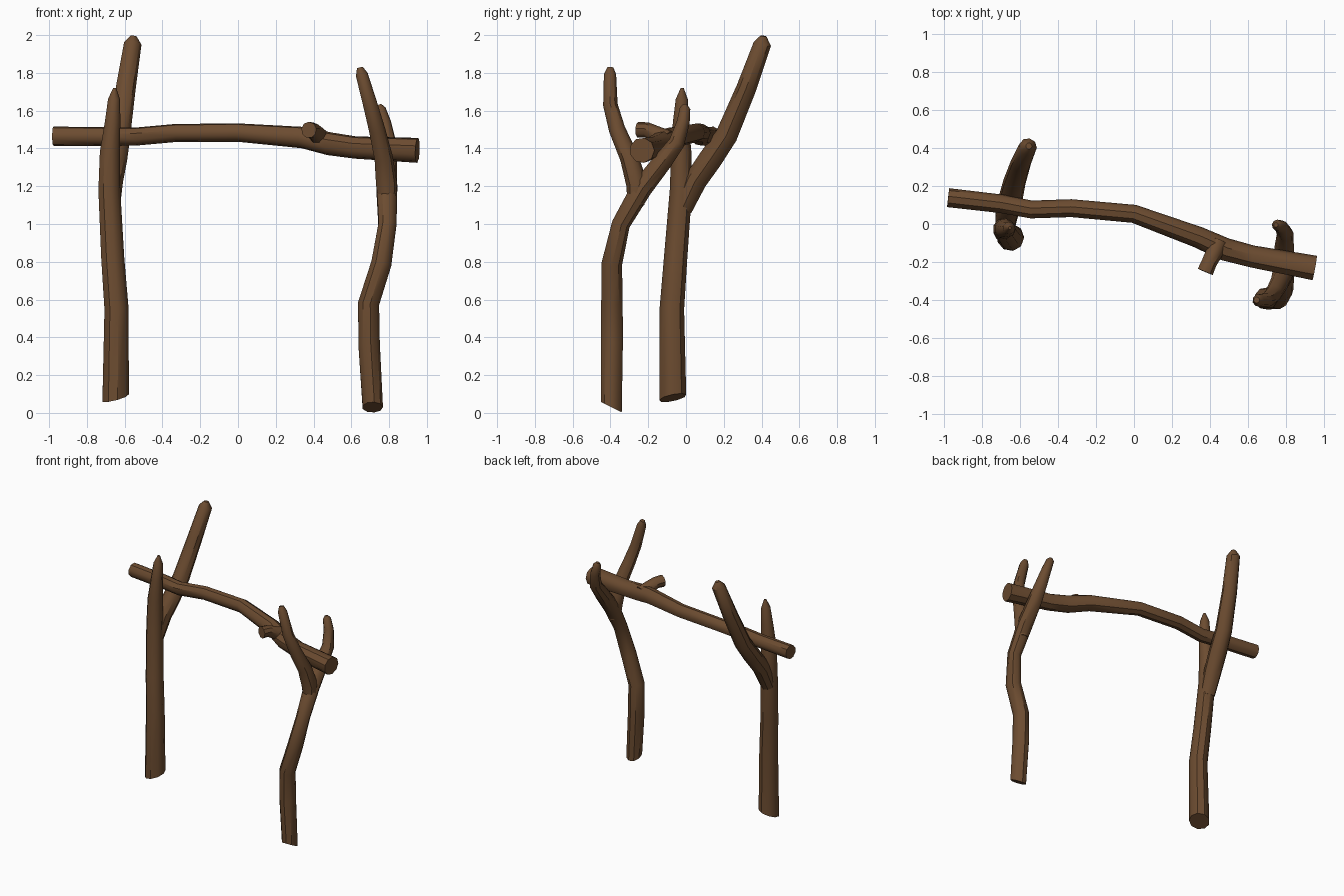
import bpy, math
from mathutils import Vector

SIDES = 9

bark = bpy.data.materials.new("bark")
bark.diffuse_color = (0.15, 0.072, 0.03, 1)


def limb(name, pts, cut=None):
    """Tube through (x, y, z, radius) points; cut = (slope x, slope y) of a sawn foot."""
    P = [Vector(p[:3]) for p in pts]
    verts, faces = [], []
    last = len(P) - 1
    u = None
    for i, p in enumerate(P):
        t = Vector((0, 0, 0))
        if i > 0:
            t += (p - P[i - 1]).normalized()
        if i < last:
            t += (P[i + 1] - p).normalized()
        t.normalize()
        if u is None:
            u = Vector((1, 0, 0)) if abs(t.x) < 0.7 else Vector((0, 1, 0))
        u = (u - t * u.dot(t)).normalized()
        v = t.cross(u)
        for k in range(SIDES):
            a = 2 * math.pi * k / SIDES
            d = (u * math.cos(a) + v * math.sin(a)) * pts[i][3] * 1.03
            q = p + d
            if i == 0 and cut:
                q.z = p.z + cut[0] * d.x + cut[1] * d.y
            verts.append(q)
    for i in range(last):
        for k in range(SIDES):
            a, b = i * SIDES + k, i * SIDES + (k + 1) % SIDES
            faces.append((a, b, b + SIDES, a + SIDES))
    faces.append(tuple(reversed(range(SIDES))))
    faces.append(tuple(range(last * SIDES, (last + 1) * SIDES)))
    me = bpy.data.meshes.new(name)
    me.from_pydata(verts, [], faces)
    me.materials.append(bark)
    ob = bpy.data.objects.new(name, me)
    bpy.context.collection.objects.link(ob)
    bpy.ops.object.select_all(action='DESELECT')
    ob.select_set(True)
    bpy.context.view_layer.objects.active = ob
    bpy.ops.object.shade_smooth_by_angle(angle=math.radians(40))
    return ob


# left forked post: trunk running into its short prong, plus long rear branch
limb("left_post", [
    (-0.65, -0.07, 0.08, 0.070), (-0.645, -0.075, 0.55, 0.064),
    (-0.665, -0.055, 0.82, 0.061), (-0.683, -0.027, 1.18, 0.058),
    (-0.68, -0.025, 1.38, 0.053), (-0.665, -0.028, 1.54, 0.041),
    (-0.657, -0.022, 1.66, 0.032), (-0.653, -0.02, 1.72, 0.008)], (0.25, 0.2))
limb("left_post_branch", [
    (-0.68, -0.02, 1.08, 0.052), (-0.67, 0.05, 1.23, 0.060),
    (-0.65, 0.13, 1.345, 0.062), (-0.63, 0.215, 1.47, 0.058),
    (-0.595, 0.32, 1.72, 0.052), (-0.558, 0.405, 1.955, 0.046),
    (-0.553, 0.41, 1.995, 0.016)])

# right forked post: crooked trunk into the inner prong, plus the front prong
limb("right_post", [
    (0.712, -0.395, 0.03, 0.054), (0.692, -0.392, 0.37, 0.057),
    (0.69, -0.392, 0.58, 0.056), (0.757, -0.393, 0.79, 0.054),
    (0.79, -0.345, 1.0, 0.048), (0.787, -0.235, 1.19, 0.055),
    (0.79, -0.125, 1.33, 0.050), (0.795, -0.05, 1.43, 0.042),
    (0.775, -0.015, 1.54, 0.034), (0.753, -0.006, 1.61, 0.028),
    (0.747, -0.005, 1.632, 0.012)], (0, -0.5))
limb("right_post_prong", [
    (0.79, -0.265, 1.10, 0.043), (0.785, -0.26, 1.21, 0.056),
    (0.77, -0.30, 1.35, 0.049), (0.735, -0.365, 1.50, 0.043),
    (0.70, -0.40, 1.63, 0.038), (0.655, -0.402, 1.79, 0.032),
    (0.645, -0.40, 1.828, 0.016)])

# cross beam resting in both forks, with a sawn-off twig
limb("cross_beam", [
    (-0.978, 0.137, 1.465, 0.050), (-0.7, 0.105, 1.463, 0.049),
    (-0.54, 0.075, 1.463, 0.047), (-0.33, 0.082, 1.482, 0.047),
    (0.0, 0.052, 1.484, 0.048), (0.34, -0.072, 1.458, 0.056),
    (0.48, -0.135, 1.425, 0.060), (0.62, -0.172, 1.405, 0.058),
    (0.95, -0.233, 1.39, 0.065)])
limb("beam_twig_stub", [
    (0.44, -0.10, 1.445, 0.052), (0.418, -0.16, 1.475, 0.044),
    (0.395, -0.205, 1.497, 0.040), (0.375, -0.252, 1.498, 0.042)])
